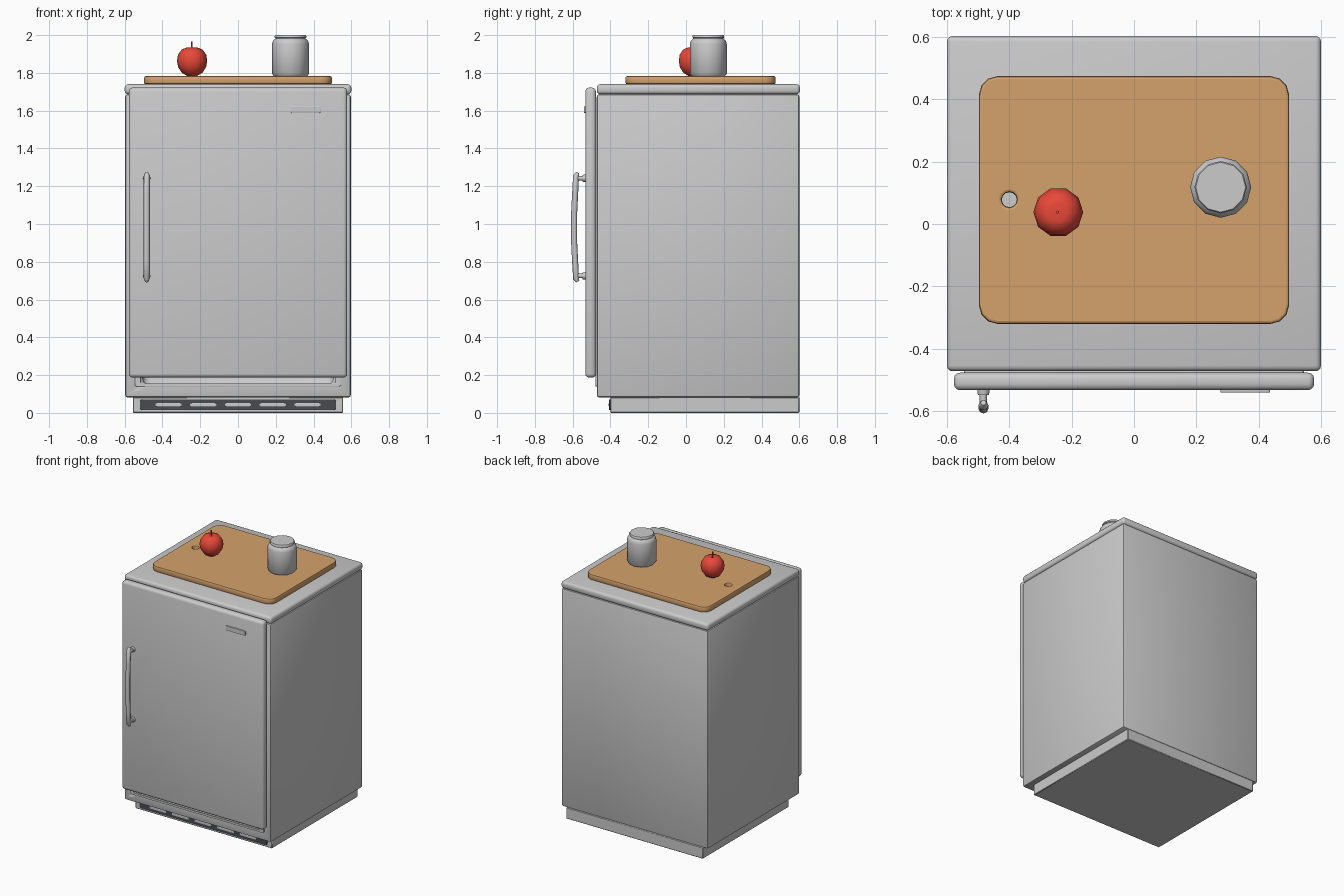
import bpy, bmesh
from math import sin, cos, pi, radians

if "Cube" in bpy.data.objects:
    bpy.data.objects.remove(bpy.data.objects["Cube"])


def material(name, rgb):
    m = bpy.data.materials.new(name)
    m.diffuse_color = (*rgb, 1)
    m.use_nodes = True
    m.node_tree.nodes["Principled BSDF"].inputs["Base Color"].default_value = m.diffuse_color
    return m


WOOD = material("wood", (0.66, 0.36, 0.15))
RED = material("red", (0.8, 0.065, 0.04))
DARK = material("dark", (0.065, 0.07, 0.08))


def finish(ob, mat=None, angle=40):
    bpy.ops.object.select_all(action='DESELECT')
    ob.select_set(True)
    bpy.context.view_layer.objects.active = ob
    if ob.type == 'CURVE':
        bpy.ops.object.convert(target='MESH')
        ob = bpy.context.object
    if mat:
        ob.data.materials.clear()
        ob.data.materials.append(mat)
    bpy.ops.object.shade_smooth_by_angle(angle=radians(angle))
    return ob


def add(name, data):
    ob = bpy.data.objects.new(name, data)
    bpy.context.collection.objects.link(ob)
    return ob


def box(name, lo, hi, bevel=0.0, segs=3, mat=None):
    bm = bmesh.new()
    bmesh.ops.create_cube(bm, size=1)
    for v in bm.verts:
        v.co = [(a + b) / 2 + c * (b - a) for a, b, c in zip(lo, hi, v.co)]
    if bevel:
        bmesh.ops.bevel(bm, geom=bm.edges[:], offset=bevel, segments=segs,
                        profile=0.5, affect='EDGES')
    me = bpy.data.meshes.new(name)
    bm.to_mesh(me)
    bm.free()
    return finish(add(name, me), mat)


def rounded(cx, cy, w, h, r, n=4):
    """Outline of a rounded rectangle."""
    pts = []
    for k, (sx, sy) in enumerate([(1, 1), (-1, 1), (-1, -1), (1, -1)]):
        for i in range(n + 1):
            a = (k + i / n) * pi / 2
            pts.append((cx + sx * (w / 2 - r) + r * cos(a),
                        cy + sy * (h / 2 - r) + r * sin(a)))
    return pts


def plate(name, outlines, thick, bevel, loc, upright=False, mat=None):
    """Filled flat outline with rounded rims; later outlines are holes."""
    cu = bpy.data.curves.new(name, 'CURVE')
    cu.dimensions, cu.fill_mode = '2D', 'BOTH'
    cu.extrude, cu.bevel_depth = thick / 2 - bevel, bevel
    cu.bevel_resolution, cu.offset = 1, -bevel
    for pts in outlines:
        s = cu.splines.new('POLY')
        s.points.add(len(pts) - 1)
        for p, (x, y) in zip(s.points, pts):
            p.co = (x, y, 0, 1)
        s.use_cyclic_u = True
    ob = add(name, cu)
    ob.location = loc
    if upright:
        ob.rotation_euler.x = pi / 2
    return finish(ob, mat)


def tube(name, pts, radii, mat=None):
    cu = bpy.data.curves.new(name, 'CURVE')
    cu.dimensions, cu.bevel_depth = '3D', 1.0
    cu.bevel_resolution, cu.use_fill_caps = 2, True
    s = cu.splines.new('POLY')
    s.points.add(len(pts) - 1)
    for p, co, r in zip(s.points, pts, radii):
        p.co, p.radius = (*co, 1), r
    return finish(add(name, cu), mat, 50)


def lathe(name, profile, sides, loc, mat=None):
    bm = bmesh.new()
    vs = [bm.verts.new((r, 0, z)) for r, z in profile]
    es = [bm.edges.new(e) for e in zip(vs, vs[1:])]
    bmesh.ops.spin(bm, geom=vs + es, cent=(0, 0, 0), axis=(0, 0, 1),
                   angle=2 * pi, steps=sides, use_duplicate=False)
    bmesh.ops.remove_doubles(bm, verts=bm.verts[:], dist=1e-4)
    bmesh.ops.recalc_face_normals(bm, faces=bm.faces[:])
    me = bpy.data.meshes.new(name)
    bm.to_mesh(me)
    bm.free()
    ob = add(name, me)
    ob.location = loc
    return finish(ob, mat, 45)


# cabinet with hollow interior
cabinet = box("cabinet", (-0.597, -0.472, 0.082), (0.597, 0.6, 1.687), 0.012, 2)
cavity = box("cavity_cutter", (-0.505, -0.8, 0.145), (0.505, 0.5, 1.63), 0.04)
cavity.hide_render = True
cavity.hide_set(True)
cut = cabinet.modifiers.new("cavity", 'BOOLEAN')
cut.object, cut.operation, cut.solver = cavity, 'DIFFERENCE', 'EXACT'
box("top_slab", (-0.6, -0.472, 1.687), (0.6, 0.603, 1.74), 0.018)

# door, seal and badge
box("door", (-0.578, -0.533, 0.187), (0.578, -0.477, 1.722), 0.02)
plate("door_seal", [rounded(0, 0.905, 1.09, 1.53, 0.01), rounded(0, 0.905, 1.03, 1.50, 0.01)],
      0.012, 0.002, (0, -0.474, 0), True)
plate("badge", [rounded(0.357, 1.605, 0.16, 0.034, 0.006)], 0.016, 0.003, (0, -0.533, 0), True)

# handle bar with two posts and collars
HX = -0.483
bar = [(-0.573, 0.695), (-0.582, 0.712), (-0.587, 0.80), (-0.592, 0.90), (-0.592, 1.06),
       (-0.587, 1.16), (-0.582, 1.255), (-0.573, 1.272)]
tube("handle_bar", [(HX, y, z) for y, z in bar], [0.009] + [0.016] * 6 + [0.009])
for i, z in enumerate((0.725, 1.242)):
    tube(f"handle_post_{i}", [(HX, y, z) for y in (-0.58, -0.549, -0.548, -0.53)],
         [0.012, 0.012, 0.018, 0.02])

# plinth and front grille
box("plinth", (-0.557, -0.4, 0), (0.557, 0.6, 0.084), 0.004, 1)
plate("grille", [rounded(0, 0.043, 1.04, 0.058, 0.015)], 0.016, 0.003, (0, -0.399, 0), True, DARK)
for i in range(5):
    plate(f"grille_slat_{i}", [rounded((i - 2) * 0.184, 0.043, 0.14, 0.018, 0.0085)],
          0.008, 0.002, (0, -0.405, 0), True)

# cutting board with hanging hole
hole = [(-0.4 + 0.024 * cos(i * pi / 6), 0.078 + 0.024 * sin(i * pi / 6)) for i in range(12)]
plate("cutting_board", [rounded(0, 0.077, 0.995, 0.795, 0.06, 3), hole],
      0.043, 0.009, (0, 0, 1.7615), mat=WOOD)

# apple with stem
apple = [(0, 0.008), (0.025, 0), (0.055, 0.018), (0.074, 0.047), (0.08, 0.08),
         (0.075, 0.113), (0.056, 0.14), (0.028, 0.152), (0, 0.143)]
lathe("apple", apple, 10, (-0.243, 0.038, 1.783), RED)
tube("apple_stem", [(-0.243, 0.038, 1.92), (-0.245, 0.038, 1.965)], [0.003, 0.005], RED)

# jar with lid
jar = [(0, 0), (0.088, 0), (0.098, 0.012), (0.098, 0.17), (0.093, 0.187), (0.08, 0.198),
       (0.08, 0.202), (0.084, 0.204), (0.084, 0.212), (0.08, 0.217), (0, 0.217)]
lathe("jar", jar, 12, (0.278, 0.118, 1.783))
